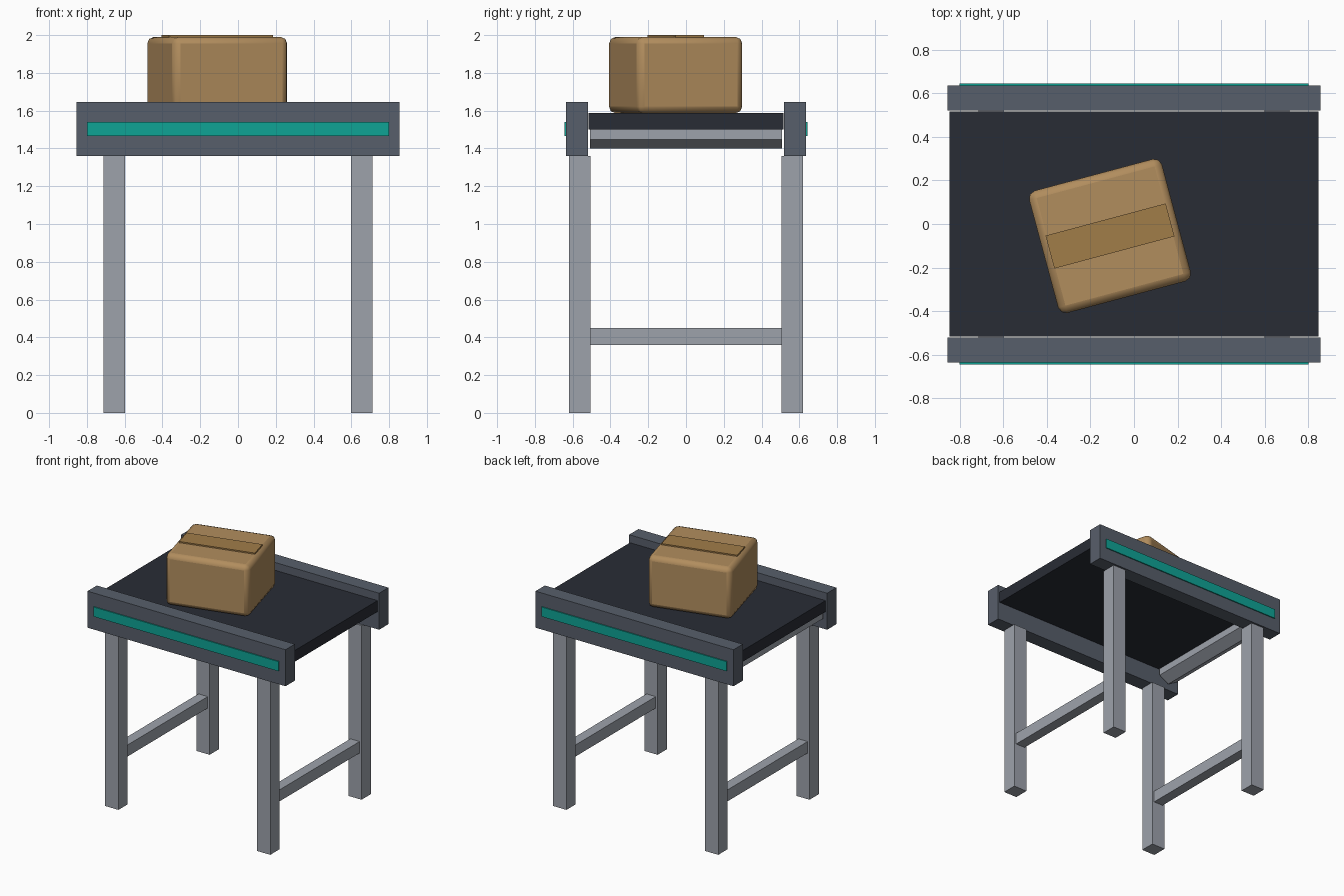
import bpy
from math import radians

if "Cube" in bpy.data.objects:
    bpy.data.objects.remove(bpy.data.objects["Cube"])


def material(name, rgb):
    """Material from 0-255 display colour, converted to linear."""
    m = bpy.data.materials.new(name)
    m.diffuse_color = [(c / 255) ** 2.2 for c in rgb] + [1]
    m.use_nodes = True
    m.node_tree.nodes["Principled BSDF"].inputs["Base Color"].default_value = m.diffuse_color
    return m


FRAME = material("frame_grey", (88, 95, 106))
LEG = material("leg_grey", (156, 161, 170))
BELT = material("belt_rubber", (45, 48, 56))
TEAL = material("teal_trim", (22, 162, 148))
CARD = material("cardboard", (176, 140, 94))
TAPE = material("packing_tape", (160, 124, 74))


def box(name, lo, hi, mat, yaw=0):
    """Box between two corners, optionally turned about its own centre."""
    center = [(a + b) / 2 for a, b in zip(lo, hi)]
    bpy.ops.mesh.primitive_cube_add(size=1, location=center)
    ob = bpy.context.object
    ob.name = name
    ob.scale = [b - a for a, b in zip(lo, hi)]
    bpy.ops.object.transform_apply(location=False, rotation=False, scale=True)
    ob.rotation_euler.z = radians(yaw)
    ob.data.materials.append(mat)
    return ob


# Conveyor belt slab
box("belt", (-0.845, -0.515, 1.50), (0.845, 0.515, 1.587), BELT)

# Side rails with trim strips
for side, s in (("front", -1), ("back", 1)):
    y0, y1 = sorted((s * 0.52, s * 0.635))
    box(side + "_rail", (-0.855, y0, 1.36), (0.855, y1, 1.645), FRAME)
    y0, y1 = sorted((s * 0.625, s * 0.643))
    box(side + "_trim_strip", (-0.80, y0, 1.465), (0.80, y1, 1.54), TEAL)

# Legs and the low brace joining each pair
for end, sx in (("left", -1), ("right", 1)):
    x = sx * 0.656
    for side, sy in (("front", -1), ("back", 1)):
        y = sy * 0.563
        box(f"{side}_{end}_leg", (x - 0.057, y - 0.057, 0),
            (x + 0.057, y + 0.057, 1.36), LEG)
    box(end + "_brace", (x - 0.04, -0.51, 0.36), (x + 0.04, 0.51, 0.45), LEG)

# Six-sided drive roller under the left end of the belt
bpy.ops.mesh.primitive_cylinder_add(vertices=6, radius=0.093, depth=1.014,
                                    location=(-0.75, 0, 1.493),
                                    rotation=(radians(90), 0, 0))
roller = bpy.context.object
roller.name = "drive_roller"
roller.data.materials.append(LEG)

# Parcel with softened edges
parcel = box("parcel", (-0.425, -0.345, 1.587), (0.205, 0.235, 1.99), CARD, 15)
bevel = parcel.modifiers.new("soft_edges", 'BEVEL')
bevel.width = 0.035
bevel.segments = 2
bpy.ops.object.shade_smooth_by_angle(angle=radians(50))

# Tape strip along the parcel top
box("parcel_tape", (-0.395, -0.133, 1.975), (0.175, 0.023, 2.0), TAPE, 15)
